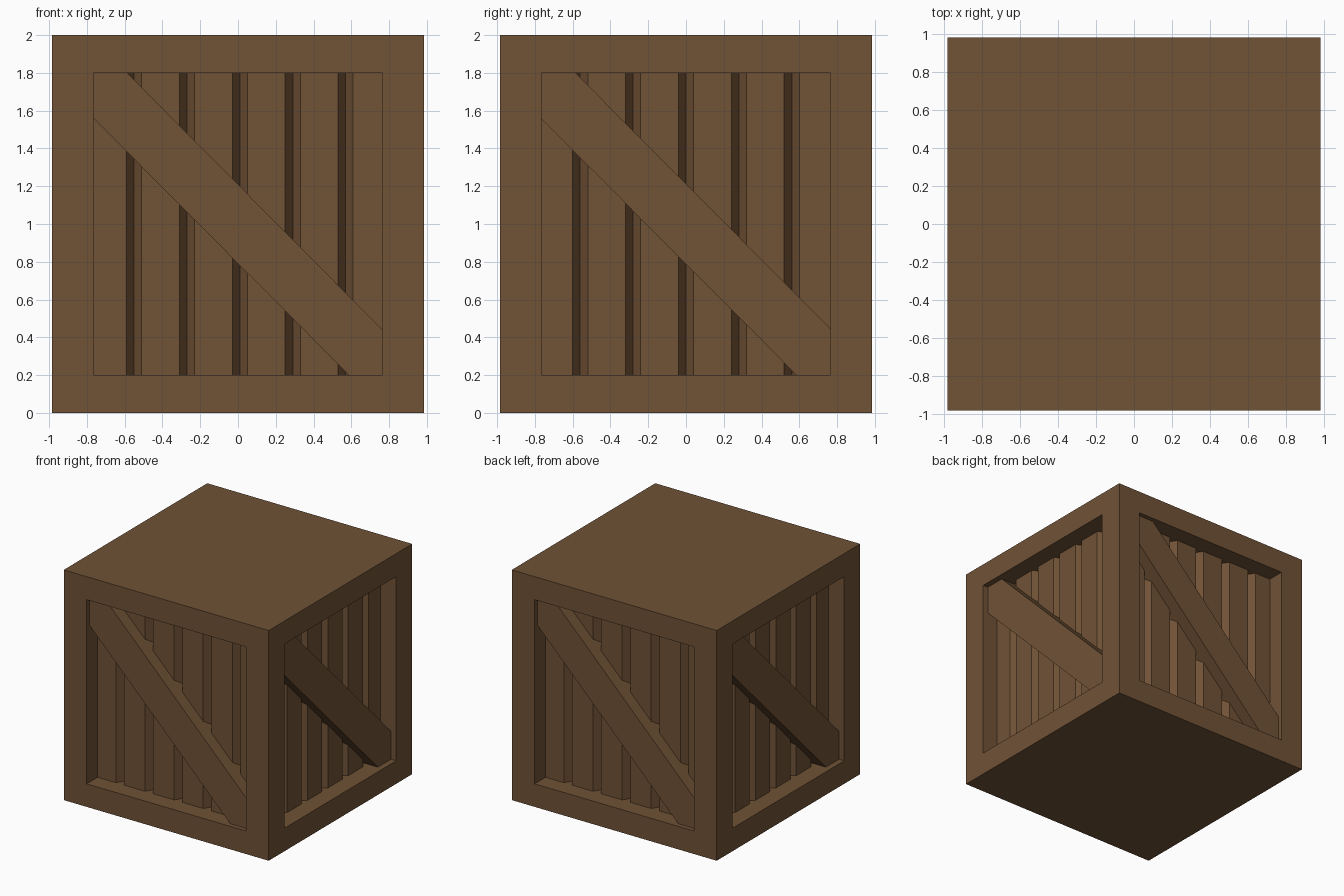
import bpy, bmesh
from math import pi
from mathutils import Matrix, Vector

if "Cube" in bpy.data.objects:
    bpy.data.objects.remove(bpy.data.objects["Cube"])

HALF, OPEN_X, Z0, Z1 = 0.985, 0.765, 0.2, 1.8
PLANK_Y, GROOVE_W, GROOVE_D = -0.835, 0.04, 0.06

wood = bpy.data.materials.new("brown_wood")
wood.diffuse_color = (0.162, 0.084, 0.037, 1)
wood.use_nodes = True
wood.node_tree.nodes["Principled BSDF"].inputs["Base Color"].default_value = wood.diffuse_color


def finish(bm, name):
    mesh = bpy.data.meshes.new(name)
    bm.to_mesh(mesh)
    bm.free()
    obj = bpy.data.objects.new(name, mesh)
    bpy.context.collection.objects.link(obj)
    mesh.materials.append(wood)
    return obj


def extruded(points, direction, name, turn):
    """Closed prism from a planar outline, turned to its side of the crate."""
    bm = bmesh.new()
    face = bm.faces.new([bm.verts.new(p) for p in points])
    ext = bmesh.ops.extrude_face_region(bm, geom=[face], use_keep_orig=True)
    moved = [v for v in ext["geom"] if isinstance(v, bmesh.types.BMVert)]
    bmesh.ops.translate(bm, verts=moved, vec=direction)
    bmesh.ops.recalc_face_normals(bm, faces=bm.faces[:])
    bm.transform(Matrix.Rotation(turn, 4, 'Z'))
    return finish(bm, name)


# Outer frame: box with a window recessed into each of the four sides
bm = bmesh.new()
bmesh.ops.create_cube(bm, size=2)
bm.transform(Matrix.Translation((0, 0, 1)) @ Matrix.Diagonal((HALF, HALF, 1, 1)))
bm.normal_update()
for f in [f for f in bm.faces if abs(f.normal.z) < 0.5]:
    n = f.normal.copy()
    bmesh.ops.inset_individual(bm, faces=[f], thickness=0.2)
    for v in f.verts:
        v.co.z = Z0 if v.co.z < 1 else Z1
        for i in (0, 1):
            if abs(n[i]) < 0.5:
                v.co[i] = OPEN_X if v.co[i] > 0 else -OPEN_X
    bmesh.ops.inset_individual(bm, faces=[f], thickness=0)
    bmesh.ops.translate(bm, verts=f.verts[:], vec=-n * 0.215)
finish(bm, "crate_frame")

# Per side: groove shift, brace cut on the side edge, brace cut on the top edge, brace recess
styles = [(0.01, 0.24, 0.178, 0.04), (0.0, 0.23 + 0.015, 0.18, 0.05)]
for i, side in enumerate(("front", "right", "back", "left")):
    shift, drop, run, recess = styles[i % 2]
    turn = i * pi / 2

    # Vertical planks with V grooves between them
    outline = [(-OPEN_X, PLANK_Y)]
    for k in range(-2, 3):
        x = k * 0.28 + shift
        outline += [(x - GROOVE_W, PLANK_Y),
                    (x, PLANK_Y + GROOVE_D),
                    (x + GROOVE_W, PLANK_Y)]
    outline += [(OPEN_X, PLANK_Y), (OPEN_X, -0.771), (-OPEN_X, -0.771)]
    extruded([(x, y, Z0) for x, y in outline], Vector((0, 0, Z1 - Z0)),
             side + "_planks", turn)

    # Diagonal brace filling two opposite corners
    y = -HALF + recess
    brace = [(-OPEN_X, Z1), (-OPEN_X, Z1 - drop), (OPEN_X - run, Z0),
             (OPEN_X, Z0), (OPEN_X, Z0 + drop), (-OPEN_X + run, Z1)]
    extruded([(x, y, z) for x, z in brace], Vector((0, PLANK_Y + 0.062 - y, 0)),
             side + "_brace", turn)
